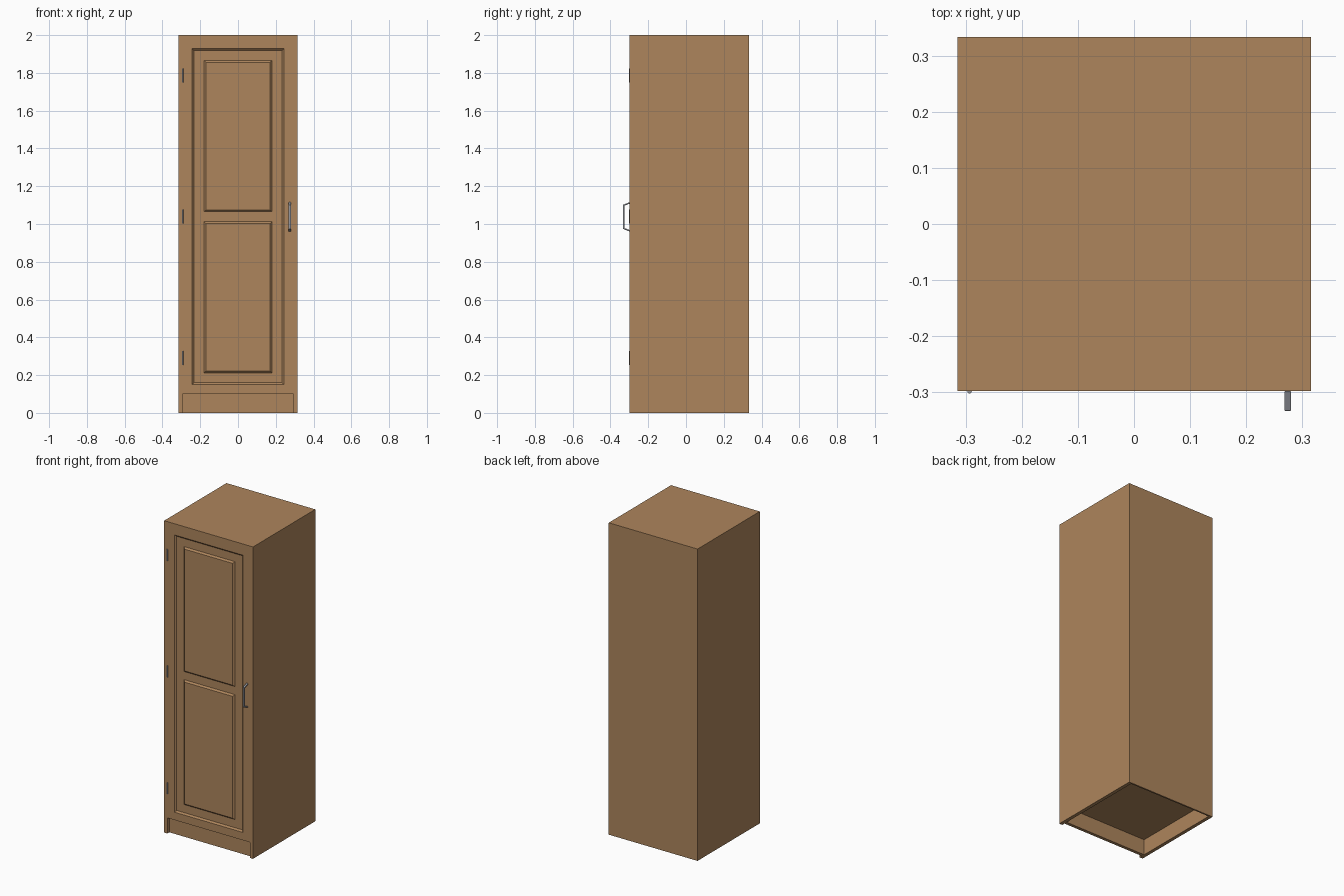
import bpy, bmesh
from mathutils import Matrix, Vector

if "Cube" in bpy.data.objects:
    bpy.data.objects.remove(bpy.data.objects["Cube"])


def material(name, rgb):
    m = bpy.data.materials.new(name)
    m.diffuse_color = (*rgb, 1)
    m.use_nodes = True
    m.node_tree.nodes["Principled BSDF"].inputs["Base Color"].default_value = m.diffuse_color
    return m


WOOD = material("oak_brown", (0.42, 0.235, 0.107))
METAL = material("steel_grey", (0.30, 0.31, 0.34))

W, FRONT, BACK, H = 0.315, -0.298, 0.333, 2.0   # outer half width, front, back, height
T, KICK = 0.022, 0.10                           # board thickness, toe kick height


def finish(name, bm, mat):
    bmesh.ops.recalc_face_normals(bm, faces=bm.faces)
    me = bpy.data.meshes.new(name)
    bm.to_mesh(me)
    bm.free()
    me.materials.append(mat)
    ob = bpy.data.objects.new(name, me)
    bpy.context.collection.objects.link(ob)
    return ob


def box_bm(lo, hi):
    lo, hi = Vector(lo), Vector(hi)
    bm = bmesh.new()
    bmesh.ops.create_cube(bm, size=1, matrix=Matrix.Translation((lo + hi) / 2)
                          @ Matrix.Diagonal((*(hi - lo), 1)))
    return bm


def box(name, lo, hi):
    return finish(name, box_bm(lo, hi), WOOD)


def front_face(bm):
    return min(bm.faces, key=lambda f: f.normal.y)


def inset(bm, face, width, push=0.0):
    """Inset a front face, then move the inner face along y."""
    bmesh.ops.inset_region(bm, faces=[face], thickness=width, use_even_offset=True)
    for v in face.verts:
        v.co.y += push


# Carcass boards
I = W - T
box("left_side", (-W, FRONT, 0), (-I, BACK, H))
box("right_side", (I, FRONT, 0), (W, BACK, H))
box("top_board", (-I, FRONT, H - T), (I, BACK, H))
box("back_board", (-I, BACK - 0.01, 0), (I, BACK, H - T))
box("bottom_board", (-I, FRONT + T, KICK), (I, BACK - 0.01, KICK + T))
box("toe_kick", (-I, FRONT + 0.02, 0), (I, FRONT + 0.04, KICK))

# Door with a bevelled recess in its front
bm = box_bm((-I, FRONT, KICK), (I, FRONT + T, H - T))
bm.normal_update()
f = front_face(bm)
inset(bm, f, 0.05)
inset(bm, f, 0.01, 0.01)
finish("door", bm, WOOD)

# Raised panels with sloped borders
for name, z0, z1 in (("upper_panel", 1.065, 1.866), ("lower_panel", 0.212, 1.013)):
    bm = box_bm((-0.18, FRONT + 0.01, z0), (0.18, FRONT + 0.015, z1))
    bm.normal_update()
    inset(bm, front_face(bm), 0.01, -0.01)
    finish(name, bm, WOOD)

# Hinge knuckles along the left door edge
for name, z in (("top_hinge", 1.786), ("middle_hinge", 1.04), ("bottom_hinge", 0.29)):
    bm = bmesh.new()
    bmesh.ops.create_cone(bm, cap_ends=True, segments=16, radius1=0.004, radius2=0.004,
                          depth=0.074, matrix=Matrix.Translation((-I, FRONT, z)))
    ob = finish(name, bm, METAL)
    for p in ob.data.polygons:
        p.use_smooth = abs(p.normal.z) < 0.5

# Pull handle: bent bar profile in y-z, extruded across x
mid, half = 1.038, 0.078
outer = [(FRONT, half), (-0.333, half - 0.014)]
inner = [(-0.326, half - 0.019), (FRONT, half - 0.008)]
profile = outer + [(y, -z) for y, z in reversed(outer)]
profile += [(y, -z) for y, z in reversed(inner)] + inner
bm = bmesh.new()
face = bm.faces.new([bm.verts.new((0.268, y, mid + z)) for y, z in profile])
ext = bmesh.ops.extrude_face_region(bm, geom=[face])
bmesh.ops.translate(bm, vec=(0.012, 0, 0),
                    verts=[g for g in ext["geom"] if isinstance(g, bmesh.types.BMVert)])
handle = finish("handle", bm, METAL)
bev = handle.modifiers.new("soft_edges", "BEVEL")
bev.width, bev.segments = 0.0015, 2
